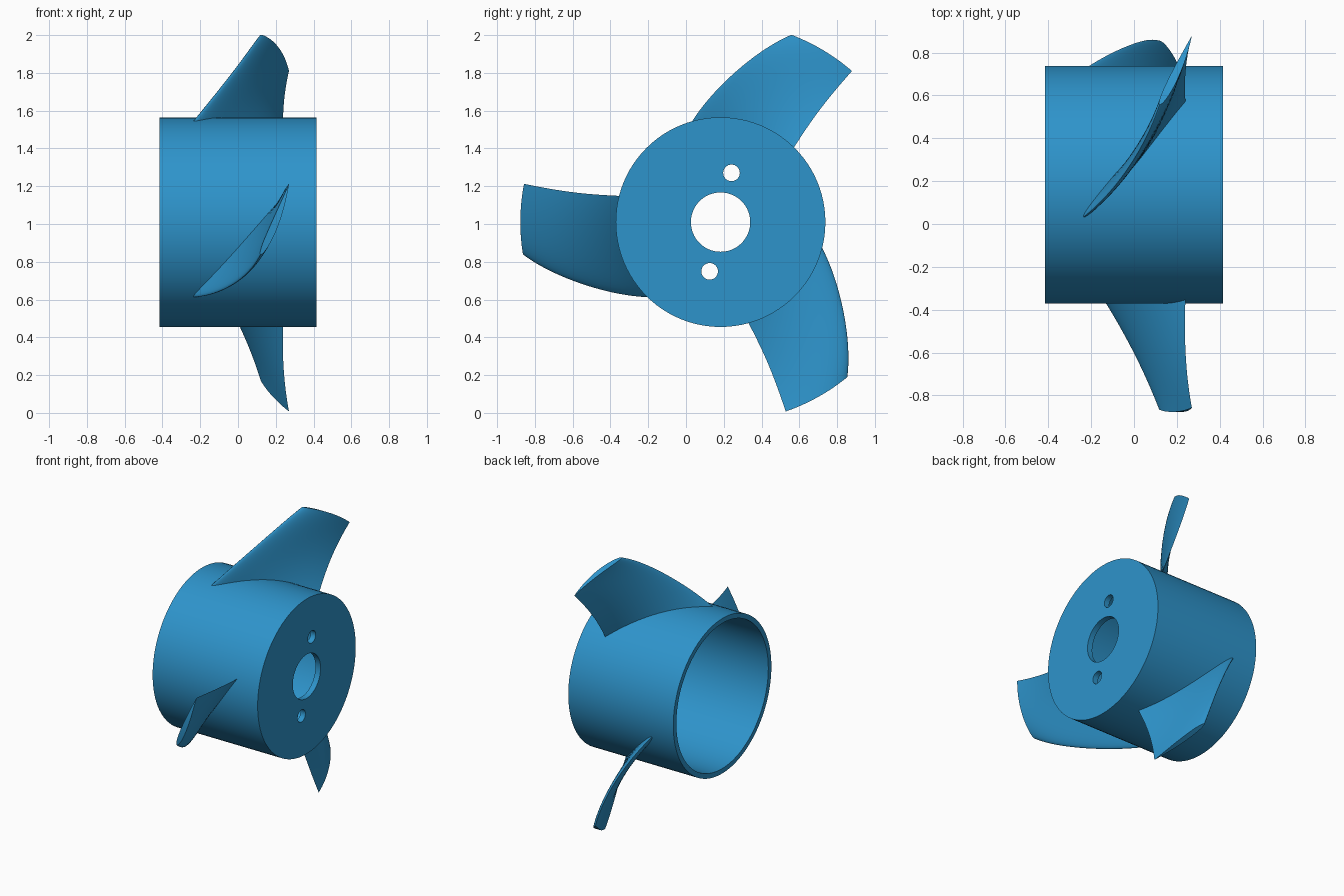
import bpy, bmesh
from math import sin, cos, radians, pi, sqrt, hypot

if "Cube" in bpy.data.objects:
    bpy.data.objects.remove(bpy.data.objects["Cube"])

CY, CZ = 0.183, 1.01          # hub axis (runs along x)
R_HUB, R_TIP, HALF = 0.555, 1.06, 0.416

blue = bpy.data.materials.new("blue")
blue.diffuse_color = (0.027, 0.296, 0.6, 1)
blue.use_nodes = True
blue.node_tree.nodes["Principled BSDF"].inputs["Base Color"].default_value = blue.diffuse_color


def polar(x, r, a):
    return (x, CY + r * cos(a), CZ + r * sin(a))


def make_object(name, bm, angle=35):
    bmesh.ops.recalc_face_normals(bm, faces=bm.faces)
    mesh = bpy.data.meshes.new(name)
    bm.to_mesh(mesh)
    bm.free()
    mesh.materials.append(blue)
    ob = bpy.data.objects.new(name, mesh)
    bpy.context.collection.objects.link(ob)
    bpy.ops.object.select_all(action='DESELECT')
    ob.select_set(True)
    bpy.context.view_layer.objects.active = ob
    bpy.ops.object.shade_smooth_by_angle(angle=radians(angle))
    return ob


def lathe(name, profile, n):
    """Revolve a closed (x, r) profile about the hub axis."""
    bm = bmesh.new()
    rings = [[bm.verts.new(polar(x, r, 2 * pi * i / n)) for i in range(n)]
             for x, r in profile]
    for a, b in zip(rings, rings[1:] + rings[:1]):
        for i in range(n):
            j = (i + 1) % n
            bm.faces.new((a[i], a[j], b[j], b[i]))
    return make_object(name, bm)


# Hub: cup open at -x, end plate with a shaft hole at +x
hub = lathe("hub", [(-HALF, R_HUB), (HALF, R_HUB), (HALF, 0.157),
                    (HALF - 0.04, 0.157), (HALF - 0.04, 0.52), (-HALF, 0.52)], 96)

# Two small bolt holes through the end plate
for k, a in enumerate((radians(77.5), radians(257.5))):
    _, y, z = polar(0, 0.267, a)
    bpy.ops.mesh.primitive_cylinder_add(vertices=32, radius=0.044, depth=0.2,
                                        location=(HALF, y, z), rotation=(0, pi / 2, 0))
    cutter = bpy.context.object
    cutter.name = f"bolt_hole_cutter_{k + 1}"
    cutter.hide_render = True
    mod = hub.modifiers.new("bolt_hole", 'BOOLEAN')
    mod.operation, mod.solver, mod.object = 'DIFFERENCE', 'EXACT', cutter
    bpy.context.view_layer.objects.active = hub
    bpy.ops.object.modifier_apply(modifier=mod.name)
    bpy.data.objects.remove(cutter)

# Blade edges at four radii: angle (degrees) and x
RADII = (0.555, 0.72, 0.89, 1.06)
LEAD_A, LEAD_X = (105.7, 90, 78.7, 69.3), (-0.235, -0.085, 0.032, 0.12)
TRAIL_A, TRAIL_X = (45.5, 48.0, 48.9, 49.0), (0.24, 0.238, 0.247, 0.27)


def fit(values, r):
    """Smooth cubic through the four stations."""
    total = 0
    for i, v in enumerate(values):
        for j, rj in enumerate(RADII):
            if j != i:
                v *= (r - rj) / (RADII[i] - rj)
        total += v
    return total


def blade(name, turn, rows=24, steps=20):
    bm = bmesh.new()
    rings = []
    for k in range(rows + 1):
        r = 0.535 + (R_TIP - 0.535) * k / rows
        x0, x1 = fit(LEAD_X, r), fit(TRAIL_X, r)
        s0, s1 = r * radians(fit(LEAD_A, r)), r * radians(fit(TRAIL_A, r))
        dx, ds = x1 - x0, s1 - s0
        chord = hypot(dx, ds)
        nx, ns = -ds / chord, dx / chord
        thick = 0.046 - 0.006 * k / rows
        ring = []
        for i in range(2 * steps):
            # round leading edge, sharp trailing edge
            side = 1 if i <= steps else -1
            t = (1 - cos(pi * i / steps)) / 2
            half = 1.3 * thick * sqrt(t) * (1 - t)
            off = side * half + 0.04 * t * (1 - t)
            ring.append(bm.verts.new(polar(x0 + dx * t + nx * off, r,
                                           (s0 + ds * t + ns * off) / r + turn)))
        rings.append(ring)
    n = 2 * steps
    for a, b in zip(rings, rings[1:]):
        for i in range(n):
            j = (i + 1) % n
            bm.faces.new((a[i], a[j], b[j], b[i]))
    for ring in (rings[0], rings[-1]):          # root and tip caps
        for i in range(steps):
            quad = (ring[i], ring[i + 1], ring[(n - i - 1) % n], ring[(n - i) % n])
            bm.faces.new(list(dict.fromkeys(quad)))
    return make_object(name, bm, 40)


for k in range(3):
    blade(f"blade_{k + 1}", 2 * pi * k / 3)
